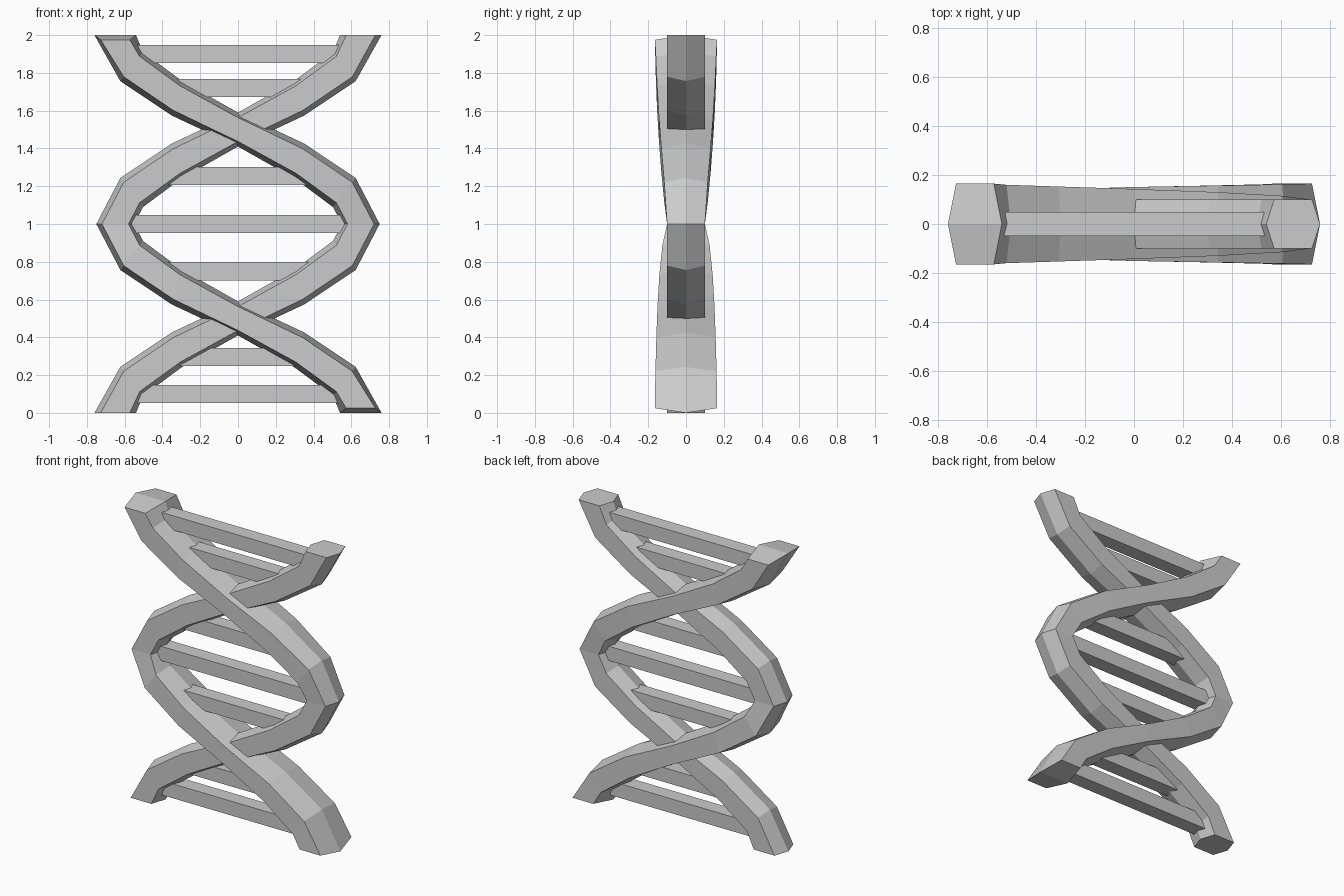
import bpy, bmesh, math

if "Cube" in bpy.data.objects:
    bpy.data.objects.remove(bpy.data.objects["Cube"])

R = 0.65
# half-width vectors (x, z) of the strand section over one half turn
HALF = [(0.11, 0.0), (0.06, 0.077), (0.025, 0.093), (0.0, 0.09),
        (0.025, 0.093), (0.06, 0.077), (0.10, 0.0)]
# half depth (y) growing from the middle of the model to its thick ends
DEPTH_UP = [0.10, 0.115, 0.13, 0.143, 0.153, 0.16, 0.165]
DEPTH_DOWN = [0.10, 0.125, 0.141, 0.151, 0.157, 0.162, 0.165]


def add_object(name, bm):
    bmesh.ops.recalc_face_normals(bm, faces=bm.faces)
    me = bpy.data.meshes.new(name)
    bm.to_mesh(me)
    bm.free()
    ob = bpy.data.objects.new(name, me)
    bpy.context.collection.objects.link(ob)
    return ob


def strand(name, side, thick_top):
    """Hexagonal strand running from z=2 to z=0, at x = side*R in the middle."""
    bm = bmesh.new()
    rings = []
    for i in range(13):
        k = abs(6 - i)                      # steps away from the middle
        up = i < 6
        cx = side * R * math.cos(math.radians(30 * k))
        cz = 1 + (k if up else -k) / 6
        nx, nz = HALF[6 - k]
        nx, nz = side * nx, nz if up else -nz
        thick = up == thick_top
        h = (DEPTH_UP if up else DEPTH_DOWN)[k] if thick else 0.10
        # corners of the end caps sit slightly back from the tips
        dip = (-0.025 if up else 0.025) if k == 6 and thick else 0
        ring = []
        for f, y in ((1, 0), (.7, h), (-.7, h), (-1, 0), (-.7, -h), (.7, -h)):
            ring.append(bm.verts.new((cx + f * nx, y, cz + f * nz + (dip if y else 0))))
        rings.append(ring)
    for a, b in zip(rings, rings[1:]):
        for j in range(6):
            m = (j + 1) % 6
            bm.faces.new((a[j], a[m], b[m], b[j]))
    # end caps, split along the ridge between the tips
    for r in (rings[0], rings[-1]):
        bm.faces.new(r[0:4])
        bm.faces.new((r[3], r[4], r[5], r[0]))
    return add_object(name, bm)


def rung(name, z):
    """Square bar reaching into both strands."""
    bm = bmesh.new()
    bmesh.ops.create_cube(bm, size=1)
    length = 2 * R * abs(math.cos(math.pi * z))
    for v in bm.verts:
        v.co = (v.co.x * length, v.co.y * 0.1, v.co.z * 0.096 + z)
    return add_object(name, bm)


# two interlaced strands
strand("strand_right", 1, True)
strand("strand_left", -1, False)

# rungs
for n, z in enumerate((0.10, 0.295, 0.75, 1.0, 1.255, 1.72, 1.90)):
    rung(f"rung_{n + 1}", z)
